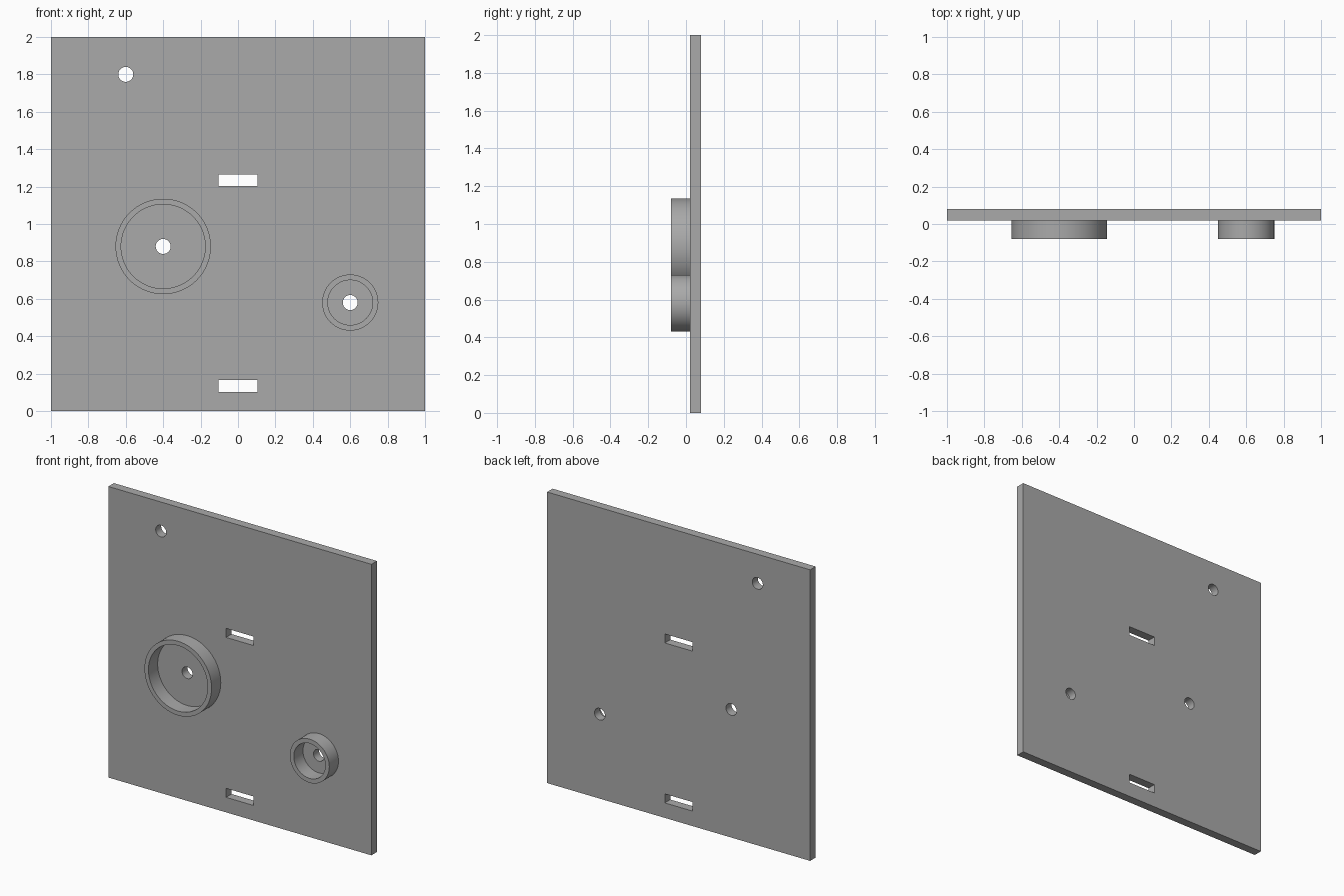
import bpy
import math

cube = bpy.data.objects.get("Cube")
if cube:
    bpy.data.objects.remove(cube, do_unlink=True)

FRONT, BACK, RIM = 0.02, 0.08, -0.08   # y of plate faces and cup rims
HOLE = 0.04

grey = bpy.data.materials.new("plain grey")
grey.use_nodes = True
colour = (0.4, 0.4, 0.4, 1)
grey.diffuse_color = colour
grey.node_tree.nodes["Principled BSDF"].inputs["Base Color"].default_value = colour


def box(name, x0, x1, y0, y1, z0, z1):
    bpy.ops.mesh.primitive_cube_add(size=1, location=((x0 + x1) / 2, (y0 + y1) / 2, (z0 + z1) / 2))
    ob = bpy.context.object
    ob.name = name
    ob.scale = (x1 - x0, y1 - y0, z1 - z0)
    bpy.ops.object.transform_apply(location=False, rotation=False, scale=True)
    return ob


def hole(name, x, z):
    bpy.ops.mesh.primitive_cylinder_add(vertices=48, radius=HOLE, depth=0.2,
                                        location=(x, BACK, z), rotation=(math.pi / 2, 0, 0))
    ob = bpy.context.object
    ob.name = name
    return ob


def cup(name, x, z, outer, inner, sides=96):
    # Open ring wall standing on the plate, facing the front
    profile = [(outer, FRONT), (outer, RIM), (inner, RIM), (inner, FRONT)]
    verts, faces = [], []
    for i in range(sides):
        a = math.tau * i / sides
        verts += [(x + r * math.cos(a), y, z + r * math.sin(a)) for r, y in profile]
        j = (i + 1) % sides
        for k in range(4):
            n = (k + 1) % 4
            faces.append((i * 4 + k, i * 4 + n, j * 4 + n, j * 4 + k))
    mesh = bpy.data.meshes.new(name)
    mesh.from_pydata(verts, [], faces)
    ob = bpy.data.objects.new(name, mesh)
    bpy.context.collection.objects.link(ob)
    return ob


# Plate with through holes and slots
plate = box("plate", -1, 1, FRONT, BACK, 0, 2)
cutters = [hole("corner_hole_cutter", -0.6, 1.8),
           hole("large_cup_hole_cutter", -0.4, 0.88),
           hole("small_cup_hole_cutter", 0.6, 0.58)]
for name, z in (("lower_slot_cutter", 0.103), ("upper_slot_cutter", 1.202)):
    cutters.append(box(name, -0.105, 0.105, -0.1, 0.2, z, z + 0.062))
for cutter in cutters:
    mod = plate.modifiers.new(cutter.name, "BOOLEAN")
    mod.operation = "DIFFERENCE"
    mod.solver = "EXACT"
    mod.object = cutter
bpy.ops.object.select_all(action="DESELECT")
plate.select_set(True)
bpy.context.view_layer.objects.active = plate
for cutter in cutters:
    bpy.ops.object.modifier_apply(modifier=cutter.name)
for cutter in cutters:
    bpy.data.objects.remove(cutter, do_unlink=True)

# Round cups on the front
parts = [plate,
         cup("large_cup", -0.4, 0.88, 0.255, 0.225),
         cup("small_cup", 0.6, 0.58, 0.15, 0.12)]

for ob in parts:
    ob.data.materials.clear()
    ob.data.materials.append(grey)
    bpy.ops.object.select_all(action="DESELECT")
    ob.select_set(True)
    bpy.context.view_layer.objects.active = ob
    bpy.ops.object.shade_smooth_by_angle(angle=math.radians(30))
